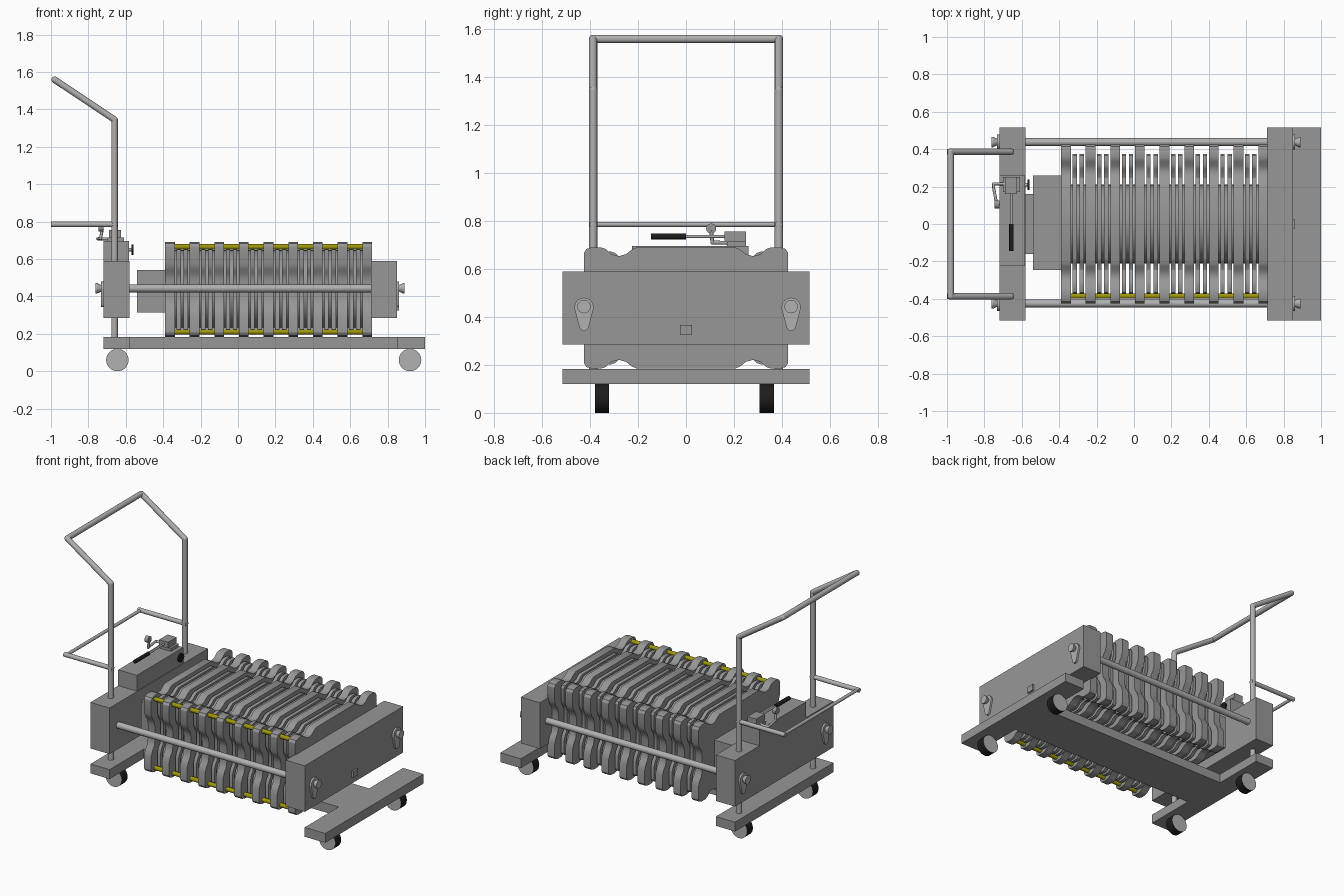
import bpy, bmesh, math
from mathutils import Vector, Matrix

if "Cube" in bpy.data.objects:
    bpy.data.objects.remove(bpy.data.objects["Cube"])


def material(name, rgb):
    m = bpy.data.materials.new(name)
    m.diffuse_color = (*rgb, 1)
    m.use_nodes = True
    m.node_tree.nodes["Principled BSDF"].inputs["Base Color"].default_value = m.diffuse_color
    return m


BLACK = material("black_rubber", (0.012, 0.012, 0.012))
YELLOW = material("yellow", (0.35, 0.31, 0.004))
DARK = material("painted_grey", (0.31, 0.31, 0.31))
GREY = material("steel_grey", (0.44, 0.44, 0.44))


def finish(name, bm, mats=(DARK,), smooth=False):
    me = bpy.data.meshes.new(name)
    bmesh.ops.recalc_face_normals(bm, faces=bm.faces)
    bm.to_mesh(me)
    bm.free()
    for m in mats:
        me.materials.append(m)
    if smooth:
        me.shade_smooth()
        me.set_sharp_from_angle(angle=math.radians(30))
    ob = bpy.data.objects.new(name, me)
    bpy.context.collection.objects.link(ob)
    return ob


def box(name, x, y, z, mats=(DARK,)):
    bm = bmesh.new()
    bmesh.ops.create_cube(bm, size=1)
    for v in bm.verts:
        for i, (a, b) in enumerate((x, y, z)):
            v.co[i] = a if v.co[i] < 0 else b
    return finish(name, bm, mats)


def add_rod(bm, p, q, r, r2=None, n=24):
    p, q = Vector(p), Vector(q)
    mat = Matrix.Translation((p + q) / 2) @ (q - p).to_track_quat('Z', 'Y').to_matrix().to_4x4()
    bmesh.ops.create_cone(bm, cap_ends=True, segments=n, radius1=r, matrix=mat,
                          radius2=r if r2 is None else r2, depth=(q - p).length)


def rod(name, p, q, r, r2=None, mats=(GREY,), caps=0, n=24):
    bm = bmesh.new()
    add_rod(bm, p, q, r, r2, n)
    for f in bm.faces:
        if len(f.verts) > 4:
            f.material_index = caps
    return finish(name, bm, mats, True)


def tube(name, pts, r):
    """Round tube along a path, with ball joints at the bends."""
    bm = bmesh.new()
    for p, q in zip(pts, pts[1:]):
        add_rod(bm, p, q, r)
    for p in pts[1:-1]:
        bmesh.ops.create_uvsphere(bm, u_segments=16, v_segments=10, radius=r, matrix=Matrix.Translation(p))
    return finish(name, bm, (GREY,), True)


def extrude(name, pts, x0, x1, plane="yz", mats=(DARK,)):
    """Extrude a profile along x (yz plane) or z (xy plane)."""
    bm = bmesh.new()
    put = (lambda a, b, t: (t, a, b)) if plane == "yz" else (lambda a, b, t: (a, b, t))
    f = bm.faces.new([bm.verts.new(put(a, b, x0)) for a, b in pts])
    r = bmesh.ops.extrude_face_region(bm, geom=[f])
    d = Vector(put(0, 0, x1 - x0))
    bmesh.ops.translate(bm, vec=d, verts=[v for v in r["geom"] if isinstance(v, bmesh.types.BMVert)])
    return finish(name, bm, mats, True)


# Trolley base, I-shaped
extrude("trolley_base", [(-.72, -.515), (-.58, -.515), (-.58, -.16), (.849, -.16), (.849, -.515), (1, -.515),
                         (1, .515), (.849, .515), (.849, .16), (-.58, .16), (-.58, .515), (-.72, .515)],
        .12, .182, "xy")

# Wheels: black tread, grey faces
for x in (-.645, .92):
    for y in (-.35, .337):
        rod("wheel", (x, y - .03, .06), (x, y + .03, .06), .06, mats=(BLACK, GREY), caps=1, n=32)

# End blocks and pusher
box("head_block", (-.72, -.58), (-.515, .515), (.285, .59))
box("tail_block", (.71, .85), (-.515, .515), (.285, .59))
box("pump_base", (-.72, -.583), (-.225, .26), (.59, .695))
box("pusher_block", (-.54, -.39), (-.245, .26), (.315, .54))
box("outlet_socket", (.85, .862), (-.025, .025), (.325, .367))

# Press plates: one quarter of the outline, mirrored both ways
QUARTER = [(.205, .253), (.228, .242), (.25, .224), (.28, .216), (.31, .224), (.335, .246), (.355, .253),
           (.39, .253), (.415, .246), (.425, .23), (.425, .14), (.412, .105), (.395, .085), (.387, .05)]


def outline(sy, sz):
    q = [(a * sy, b * sz) for a, b in QUARTER]
    loop = q + [(a, -b) for a, b in q[::-1]]
    loop += [(-a, b) for a, b in loop[::-1]]
    return [(a, b + .437) for a, b in loop]


STEP = .1318
for i in range(9):
    x = -.39 + i * STEP
    extrude("press_plate", outline(1, 1), x, x + .052)
    if i < 8:
        for dx in (.061, .099):
            extrude("filter_plate", outline(.88, .93), x + dx, x + dx + .023)
        rod("filter_core", (x + .05, 0, .437), (x + .134, 0, .437), .21, mats=(DARK,), n=40)

# Yellow alignment rods along the front corners
for z in (.21, .665):
    rod("yellow_rod", (-.36, -.385, z), (.69, -.385, z), .014, mats=(YELLOW,))

# Side rails with teardrop washers and flared end bolts
big = [(.04 * math.cos(math.radians(a)), .44 + .04 * math.sin(math.radians(a))) for a in range(-10, 191, 20)]
small = [(.02 * math.cos(math.radians(a)), .362 + .02 * math.sin(math.radians(a))) for a in range(190, 351, 20)]
for y in (-.425, .438):
    rod("side_rail", (-.72, y, .443), (.85, y, .443), .021)
    for x, s in ((-.72, -1), (.85, 1)):
        extrude("teardrop_washer", [(a + y, b) for a, b in big + small], x, x + s * .012, mats=(GREY,))
        rod("rail_bolt", (x + s * .01, y, .443), (x + s * .034, y, .443), .017, .028)
        rod("rail_bolt_cap", (x + s * .034, y, .443), (x + s * .041, y, .443), .028)

# Push handle and lower grab rail
Y = .387
tube("push_handle", [(-.66, -Y, .18), (-.66, -Y, 1.345), (-.98, -Y, 1.558),
                     (-.98, Y, 1.558), (-.66, Y, 1.345), (-.66, Y, .18)], .0175)
for y in (-Y, Y):
    rod("grab_rail_arm", (-.645, y, .785), (-1, y, .785), .0145)
rod("grab_rail_bar", (-.985, -Y, .785), (-.985, Y, .785), .0105)

# Hand pump, lever, hose, gauge and valve knob
box("pump_foot", (-.7, -.61), (.17, .25), (.695, .715))
box("pump_body", (-.69, -.625), (.16, .25), (.715, .755))
rod("pump_lever", (-.655, .0, .735), (-.655, .17, .735), .006)
rod("lever_grip", (-.655, -.145, .735), (-.655, .0, .735), .012, mats=(BLACK,))
tube("gauge_pipe", [(-.68, .215, .708), (-.75, .215, .708), (-.75, .19, .708), (-.735, .11, .71), (-.725, .105, .76)], .008)
rod("gauge", (-.745, .105, .768), (-.72, .105, .768), .021, mats=(DARK,))
rod("valve_stem", (-.585, .21, .65), (-.565, .21, .65), .009)
rod("valve_knob", (-.57, .21, .65), (-.56, .21, .65), .028, mats=(BLACK,))
